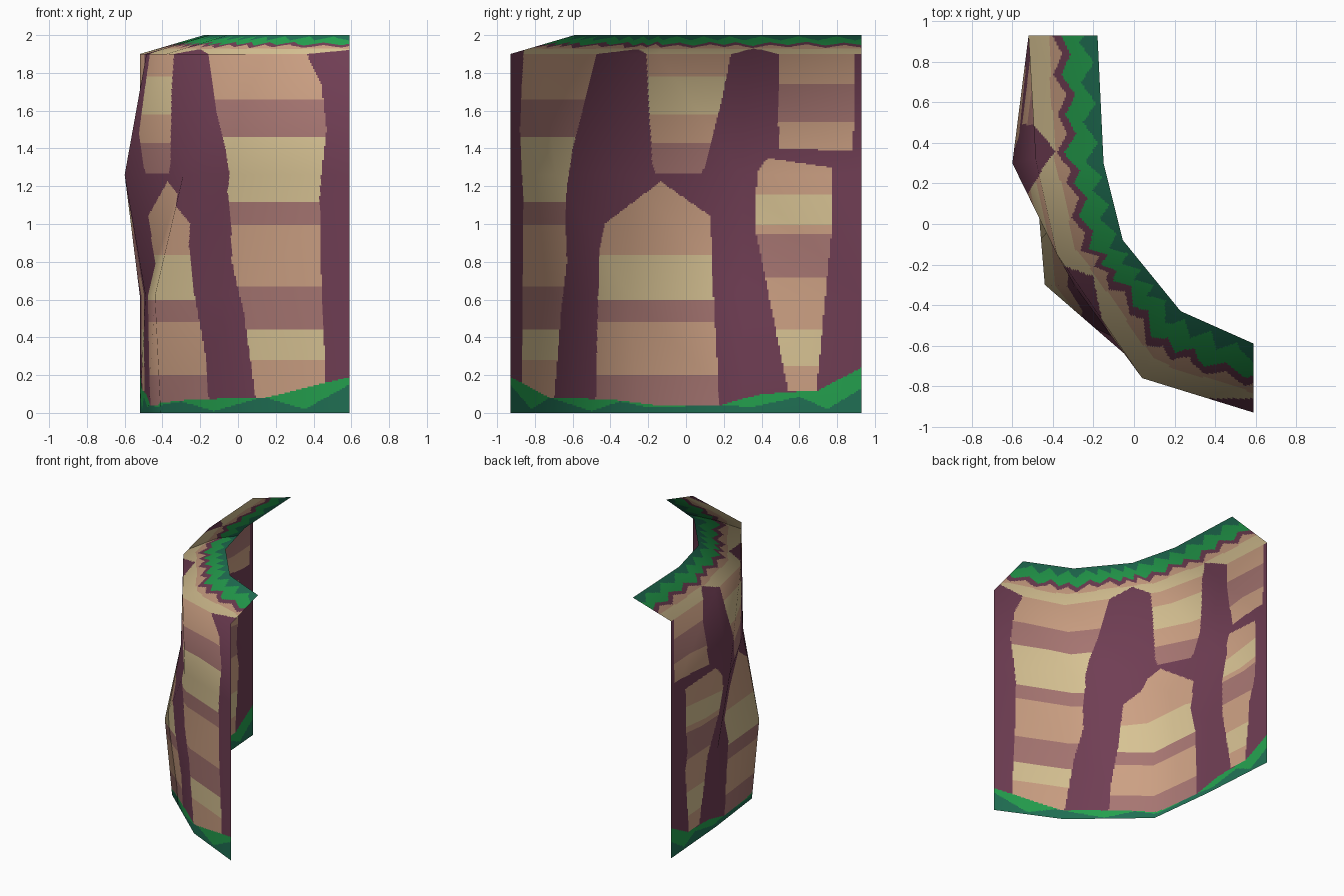
import bpy
from mathutils import Vector

if "Cube" in bpy.data.objects:
    bpy.data.objects.remove(bpy.data.objects["Cube"])

# Palette (linear values from sRGB)
def lin(c):
    c /= 255
    return c / 12.92 if c < 0.04045 else ((c + 0.055) / 1.055) ** 2.4

PALETTE = [("purple_rock", 112, 62, 84), ("mauve_stone", 167, 118, 114),
           ("tan_stone", 204, 160, 131), ("cream_stone", 215, 194, 147),
           ("light_grass", 36, 160, 78), ("dark_grass", 32, 112, 84)]
MATS = []
for name, *rgb in PALETTE:
    m = bpy.data.materials.new(name)
    m.diffuse_color = (*[lin(c) for c in rgb], 1)
    m.use_nodes = True
    m.node_tree.nodes["Principled BSDF"].inputs["Base Color"].default_value = m.diffuse_color
    MATS.append(m)
PURPLE, MAUVE, TAN, CREAM, LIGHT, DARK = range(6)

# Plan outline of the cliff (front end to back end) at each height
RINGS = [
    (0.00, [(.59, -.93), (.10, -.70), (-.41, -.25), (-.475, .3), (-.52, .93)]),
    (0.62, [(.59, -.93), (.07, -.70), (-.44, -.3), (-.49, .3), (-.52, .93)]),
    (1.26, [(.59, -.93), (.01, -.69), (-.29, -.31), (-.6, .3), (-.52, .93)]),
    (1.90, [(.59, -.93), (.04, -.76), (-.38, -.15), (-.485, .32), (-.52, .93)]),
    (2.00, [(.59, -.59), (.23, -.43), (-.055, -.08), (-.15, .3), (-.18, .93)]),
]

# Stone panels seen side-on: outline (y, z), then bands from the top (lower z, colour)
PANELS = [
    ([(-.86, 1.91), (-.88, 1.5), (-.86, 1.1), (-.87, .05), (-.7, .05), (-.66, .55),
      (-.63, .8), (-.64, 1.05), (-.63, 1.2), (-.6, 1.4), (-.47, 1.91)],
     [(1.663, TAN), (1.463, MAUVE), (1.113, CREAM), (1.0, MAUVE), (.67, TAN),
      (.44, MAUVE), (.28, CREAM), (0, TAN)]),
    ([(-.21, 1.91), (-.2, 1.7), (-.18, 1.33), (-.16, 1.27), (.08, 1.27), (.1, 1.3),
      (.19, 1.66), (.24, 1.91)],
     [(1.78, TAN), (1.583, CREAM), (1.43, TAN), (0, MAUVE)]),
    ([(-.135, 1.225), (.13, 1.04), (.14, .7), (.18, .02), (-.48, .02), (-.46, .85),
      (-.43, 1.0)],
     [(.837, TAN), (.6, CREAM), (.48, MAUVE), (.2, TAN), (0, MAUVE)]),
    ([(.49, 1.91), (.49, 1.4), (.885, 1.385), (.895, 1.91)],
     [(1.74, TAN), (1.54, MAUVE), (0, TAN)]),
    ([(.43, 1.35), (.77, 1.3), (.77, .95), (.69, .12), (.54, .12), (.37, .96), (.375, 1.27)],
     [(1.157, TAN), (1.0, CREAM), (.95, TAN), (.72, MAUVE), (.44, TAN), (.25, CREAM), (0, TAN)]),
]
# Grass at the foot: upper limit, and limit between dark and light green
GRASS = [(-.93, .19), (-.72, .08), (-.4, .07), (-.15, .04), (.18, .04), (.4, .1), (.7, .12), (.93, .24)]
GRASS_DARK = [(-.93, .15), (-.82, .02), (-.72, .08), (-.5, .01), (-.35, .06), (-.2, .03),
              (.2, .04), (.35, .03), (.6, .085), (.75, .02), (.93, .13)]


def interp(pts, x):
    for (x0, y0), (x1, y1) in zip(pts, pts[1:]):
        if x <= x1:
            return y0 + (y1 - y0) * (x - x0) / (x1 - x0)
    return pts[-1][1]


def inside(poly, x, y):
    hit = False
    for (x0, y0), (x1, y1) in zip(poly, poly[1:] + poly[:1]):
        if (y0 > y) != (y1 > y) and x < x0 + (y - y0) * (x1 - x0) / (y1 - y0):
            hit = not hit
    return hit


def zigzag(u, period):
    return abs((u / period) % 1 * 2 - 1)


def wall_colour(p, base, v):
    if p.z < interp(GRASS, p.y):
        return DARK if p.z < interp(GRASS_DARK, p.y) else LIGHT
    for poly, bands in PANELS:
        if inside(poly, p.y, p.z):
            return next(c for z, c in bands if p.z >= z)
    return PURPLE


def top_colour(p, base, v):
    # rock ribs poke a little way over the rim
    for a, b, h in ((-.47, -.21, .25), (.24, .49, .3), (-1.0, -.86, .2)):
        if v < h * (1 - abs(2 * base.y - a - b) / (b - a)):
            return PURPLE
    u = base.y - .7 * base.x
    tooth = .75 * zigzag(u, .2) + .25 * zigzag(u, .47)
    if v > .73 + .2 * zigzag(u + .04, .2):
        return DARK
    if v > .43 + .22 * tooth:
        return LIGHT
    if v > .32 + .2 * tooth:
        return PURPLE
    return TAN if v > .27 + .04 * zigzag(u, .4) else CREAM


def outward(r, c):
    """Soft normal of the whole cliff at one outline point."""
    def at(i, j):
        return Vector((*RINGS[i][1][j], RINGS[i][0]))
    along = at(r, min(c + 1, 4)) - at(r, max(c - 1, 0))
    up = at(min(r + 1, 4), c) - at(max(r - 1, 0), c)
    n = up.normalized().cross(along.normalized())
    if r == 4:   # rim edge leans half way back to the wall direction
        n = n.normalized() + Vector((0, 0, 1)).cross(along.normalized())
    return n.normalized()


def sheet(name, first, last, steps, cols, colour):
    """Fine sheet through the outline rings, coloured face by face."""
    rows = range(first, last + 1)
    P = [[Vector((x, y, RINGS[r][0])) for x, y in RINGS[r][1]] for r in rows]
    N = [[outward(r, c) for c in range(5)] for r in rows]
    R, C = len(P), 5

    def sample(G, a, b):   # two flat triangles per coarse cell
        r, c = min(int(a), R - 2), min(int(b), C - 2)
        s, t = a - r, b - c
        p, q = G[r + 1][c], G[r][c + 1]
        if s + t <= 1:
            o = G[r][c]
            return o + (p - o) * s + (q - o) * t
        o = G[r + 1][c + 1]
        return o + (p - o) * (1 - t) + (q - o) * (1 - s)

    nr, nc = (R - 1) * steps, (C - 1) * cols
    grid = [(i / steps, j / cols) for i in range(nr + 1) for j in range(nc + 1)]
    verts = [sample(P, a, b) for a, b in grid]
    w = nc + 1
    faces, ids = [], []
    for i in range(nr):
        for j in range(nc):
            k = i * w + j
            faces.append((k, k + w, k + w + 1, k + 1))
            a, b = (i + .5) / steps, (j + .5) / cols
            ids.append(colour(sample(P, a, b), sample(P, 0, b), a / (R - 1)))
    me = bpy.data.meshes.new(name)
    me.from_pydata(verts, [], faces)
    for m in MATS:
        me.materials.append(m)
    me.polygons.foreach_set("material_index", ids)
    me.polygons.foreach_set("use_smooth", [True] * len(faces))
    me.update()
    # soft shading across the broad facets
    me.normals_split_custom_set_from_vertices([sample(N, a, b).normalized() for a, b in grid])
    ob = bpy.data.objects.new(name, me)
    bpy.context.collection.objects.link(ob)
    return ob


# Cliff face and the sloping grassy rim
sheet("cliff_face", 0, 3, 80, 64, wall_colour)
sheet("grassy_rim", 3, 4, 40, 64, top_colour)
